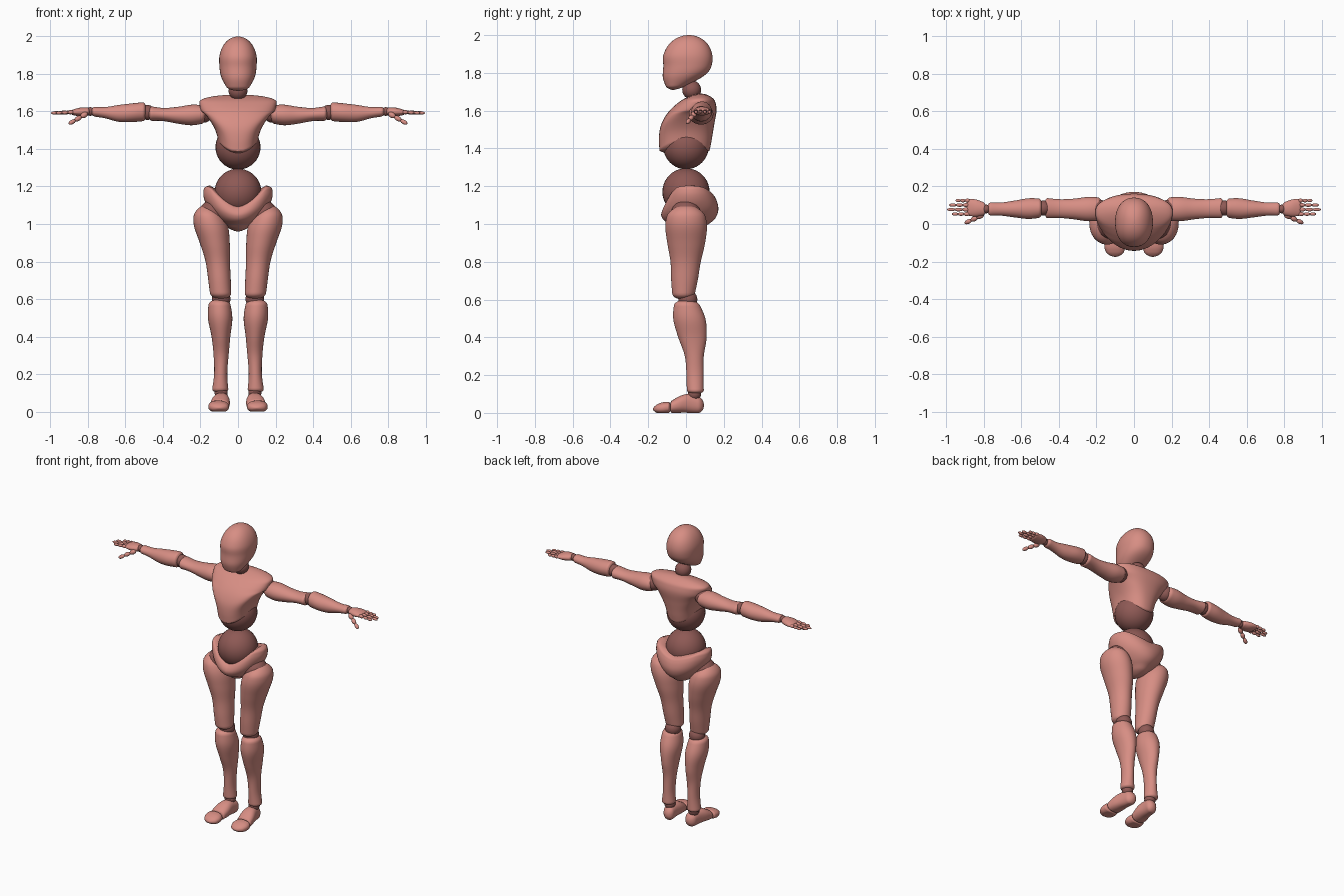
import bpy, bmesh
from math import cos, sin, pi, sqrt, copysign
from mathutils import Vector, Matrix

default = bpy.data.objects.get("Cube")
if default:
    bpy.data.objects.remove(default, do_unlink=True)


def material(name, rgb):
    mat = bpy.data.materials.new(name)
    mat.use_nodes = True
    mat.diffuse_color = (*rgb, 1)
    mat.node_tree.nodes["Principled BSDF"].inputs["Base Color"].default_value = (*rgb, 1)
    return mat


body = material("salmon body", (.68, .27, .23))
dark = material("dark joint", (.27, .1, .09))
parts = []


def clamp(value):
    return max(0, min(1, value))


def finish(name, bm, mat):
    bmesh.ops.recalc_face_normals(bm, faces=bm.faces[:])
    mesh = bpy.data.meshes.new(name)
    bm.to_mesh(mesh)
    bm.free()
    mesh.materials.append(mat)
    obj = bpy.data.objects.new(name, mesh)
    bpy.context.collection.objects.link(obj)
    parts.append(obj)


def spline(points, t):
    """Catmull-Rom curve through evenly spaced points."""
    points = [Vector(point) for point in points]
    first = points[0] * 2 - points[1]
    last = points[-1] * 2 - points[-2]
    points = [first, *points, last]
    index = min(int(t * (len(points) - 3)), len(points) - 4)
    u = t * (len(points) - 3) - index
    before, start, end, after = points[index:index + 4]
    slope_in, slope_out = (end - start + start - before) / 2, (after - start) / 2
    bend = (start - end) * 2 + slope_in + slope_out
    ease = (end - start) * 3 - slope_in * 2 - slope_out
    return start + (slope_in + (ease + bend * u) * u) * u


def limb(name, axis, path, widths, depths, caps, side=1, power=2, warp=None):
    """Loft of rounded rings along a path, with domed ends of the given lengths."""
    bm = bmesh.new()
    along = "xyz".index(axis)
    across, through = [i for i in range(3) if i != along]
    length = abs(path[-1][along] - path[0][along])
    rings, segments, steps = [], 48, 40
    radii = list(zip(widths, depths))
    for step in range(steps + 1):
        t = (1 - cos(pi * step / steps)) / 2
        centre = spline(path, t)
        dome = 1
        for cap, distance in zip(caps, (t * length, (1 - t) * length)):
            dome *= sqrt(1 - clamp(1 - distance / cap) ** 2)
        width, depth = spline(radii, t) * max(dome, .01)
        ring = []
        for segment in range(segments):
            angle = 2 * pi * segment / segments
            c, s = cos(angle), sin(angle)
            point = centre.copy()
            point[across] += width * copysign(abs(c) ** (2 / power), c)
            point[through] += depth * copysign(abs(s) ** (2 / power), s)
            if warp:
                point = Vector(warp(*point))
            point.x *= side
            ring.append(bm.verts.new(point))
        rings.append(ring)
    for low, high in zip(rings, rings[1:]):
        for i in range(segments):
            bm.faces.new((low[i - 1], low[i], high[i], high[i - 1]))
    bm.faces.new(rings[0])
    bm.faces.new(rings[-1])
    finish(name, bm, body)


def joint(name, centre, radius):
    bm = bmesh.new()
    bmesh.ops.create_uvsphere(bm, u_segments=32, v_segments=20, radius=radius,
                              matrix=Matrix.Translation(centre))
    finish(name, bm, dark)


def digit(name, start, end, radius, side):
    """Three tapering rounded segments from start to end."""
    bm = bmesh.new()
    mirror = Vector((side, 1, 1))
    start, end = Vector(start) * mirror, Vector(end) * mirror
    step = (end - start) / 3
    turn = step.to_track_quat("Z", "Y").to_matrix().to_4x4()
    for i in range(3):
        thick = radius * (1 - i / 10)
        size = Matrix.Diagonal((thick, thick, step.length * .56, 1))
        place = Matrix.Translation(start + step * (i + .5))
        bmesh.ops.create_uvsphere(bm, u_segments=14, v_segments=10, radius=1,
                                  matrix=place @ turn @ size)
    finish(name, bm, body)


def arch_rim(x, y, z):
    """Lift the lower rim of the ribcage at the flanks."""
    return x, y, z + 5.5 * x * x * clamp((1.6 - z) * 4)


def dip_rim(x, y, z):
    """Lower the upper rim of the pelvis at the front and back."""
    drop = .11 - .06 * clamp(y * 10)
    return x, y, z - drop * (1 - clamp(abs(x) / .15) ** 1.5) * clamp((z - 1) * 5)


def flat_sole(x, y, z):
    return x, y, max(z, 0)


# Head and neck
limb("head", "z", [(0, -.07, 1.71), (0, 0, 1.81), (0, .01, 1.9), (0, .015, 2)],
     [.05, .09, .1, .1, .1], [.03, .11, .13, .13, .13], (.02, .12), power=2.2)
joint("neck_joint", (0, .03, 1.71), .05)
limb("neck_base", "z", [(0, .05, 1.63), (0, .05, 1.69)], [.06, .05], [.05, .04], (.01, .02))

# Torso
limb("chest", "z", [(0, -.01, 1.37), (0, .01, 1.53), (0, .08, 1.69)],
     [.1, .12, .165, .2, .21], [.13, .14, .14, .12, .06], (.02, .04),
     power=2.3, warp=arch_rim)
joint("upper_waist_joint", (0, 0, 1.41), .12)
joint("lower_waist_joint", (0, 0, 1.17), .125)
limb("pelvis", "z", [(0, .02, .96), (0, .02, 1.22)],
     [.03, .1, .16, .185, .175], [.05, .125, .15, .145, .12], (.02, .03), warp=dip_rim)

for word, side in (("left", 1), ("right", -1)):
    # Leg
    joint(word + "_hip_joint", (side * .13, 0, 1.05), .08)
    limb(word + "_thigh", "z", [(.09, -.015, .6), (.115, 0, .85), (.17, 0, 1.1)],
         [.055, .06, .065, .08, .09, .06], [.055, .07, .08, .1, .11, .085],
         (.03, .06), side)
    joint(word + "_knee_joint", (side * .09, .01, .6), .05)
    limb(word + "_shin", "z", [(.095, .05, .1), (.09, .04, .35), (.1, 0, .6)],
         [.045, .035, .04, .05, .065, .055], [.045, .045, .05, .075, .085, .06],
         (.02, .03), side)
    joint(word + "_ankle_joint", (side * .09, .045, .1), .035)

    # Foot
    limb(word + "_foot", "y", [(.08, .095, .04), (.09, 0, .05), (.1, -.085, .03)],
         [.035, .04, .05, .05], [.04, .05, .045, .03], (.03, .01), side, 2.3, flat_sole)
    limb(word + "_toe_cap", "y", [(.105, -.08, .03), (.1, -.175, .02)],
         [.05, .055, .035], [.03, .03, .015], (.015, .025), side, 2.3, flat_sole)

    # Arm
    joint(word + "_shoulder_joint", (side * .185, .08, 1.59), .05)
    limb(word + "_upper_arm", "x", [(.165, .08, 1.585), (.32, .08, 1.58), (.48, .085, 1.59)],
         [.06, .065, .055, .05, .055], [.045, .055, .045, .035, .04], (.03, .02), side)
    joint(word + "_elbow_joint", (side * .483, .085, 1.595), .04)
    limb(word + "_forearm", "x", [(.487, .085, 1.6), (.635, .08, 1.59), (.783, .08, 1.6)],
         [.05, .055, .045, .035, .035], [.05, .05, .045, .03, .025], (.02, .02), side)
    joint(word + "_wrist_joint", (side * .788, .08, 1.6), .023)

    # Hand
    limb(word + "_palm", "x", [(.788, .08, 1.6), (.893, .09, 1.595)],
         [.03, .045, .045], [.02, .023, .012], (.015, .015), side)
    fingers = {"index": .97, "middle": .995, "ring": .985, "little": .95}
    for i, (finger, reach) in enumerate(fingers.items()):
        y = .053 + .024 * i
        digit(f"{word}_{finger}_finger", (.875, y, 1.597), (reach, y, 1.592), .011, side)
    digit(word + "_thumb", (.805, .05, 1.59), (.9, .005, 1.535), .015, side)

# Smooth shading that keeps the crisp rims
bpy.ops.object.select_all(action="DESELECT")
for part in parts:
    part.select_set(True)
bpy.context.view_layer.objects.active = parts[0]
bpy.ops.object.shade_smooth_by_angle(angle=pi / 4)
